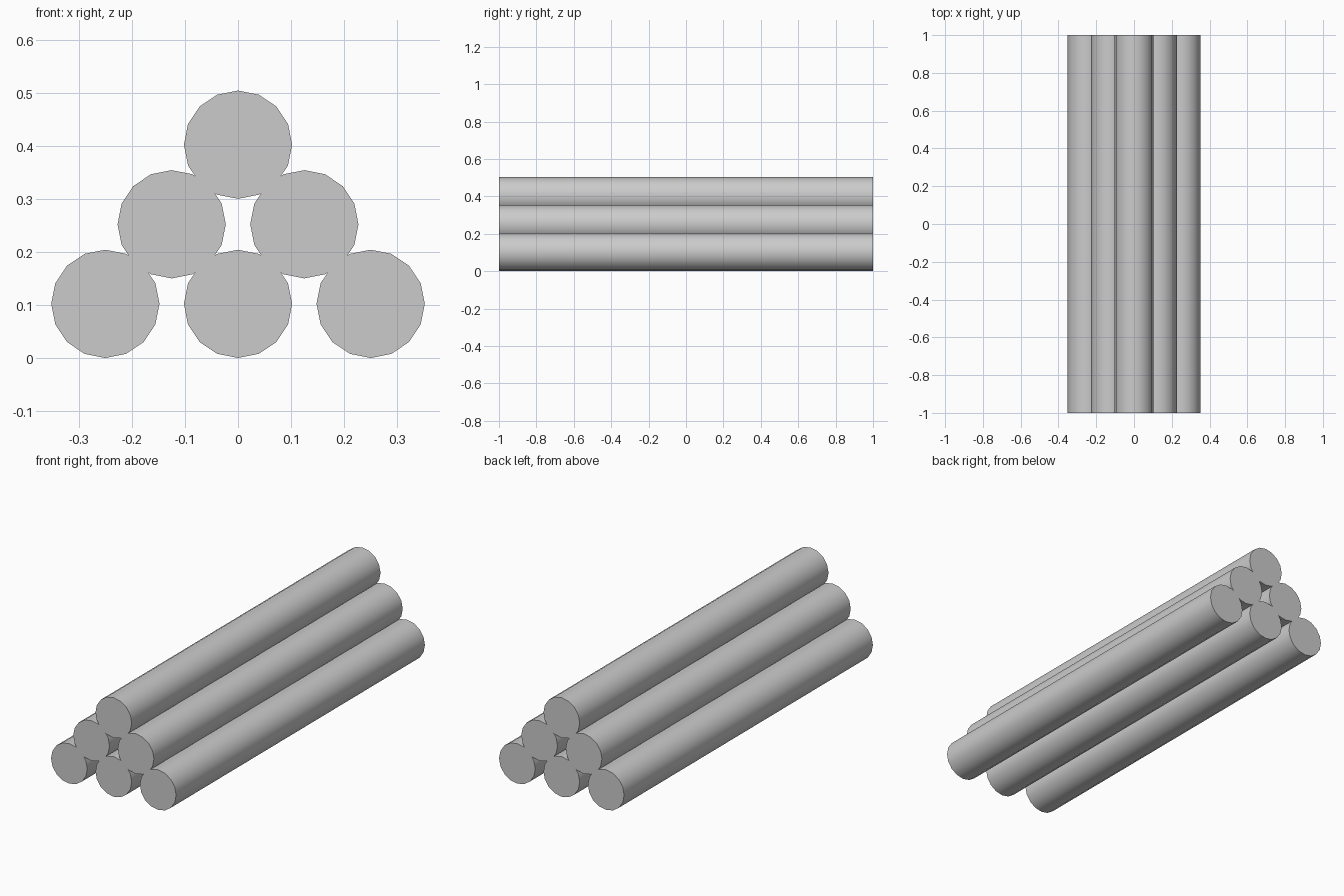
import bpy
import math

if "Cube" in bpy.data.objects:
    bpy.data.objects.remove(bpy.data.objects["Cube"])

RADIUS = 0.102
LENGTH = 2.0
SPACING = 0.25   # between neighbours in a row
ROW_RISE = 0.15  # between rows


def add_log(name, x, z):
    bpy.ops.mesh.primitive_cylinder_add(
        vertices=16, radius=RADIUS, depth=LENGTH,
        location=(x, 0, z), rotation=(math.pi / 2, 0, 0))
    log = bpy.context.object
    log.name = name
    bpy.ops.object.shade_smooth_by_angle(angle=math.radians(30))


# Pyramid of logs: rows of three, two and one
for row, count in enumerate((3, 2, 1)):
    for i in range(count):
        x = (i - (count - 1) / 2) * SPACING
        add_log(f"log_row{row + 1}_{i + 1}", x, RADIUS + row * ROW_RISE)
